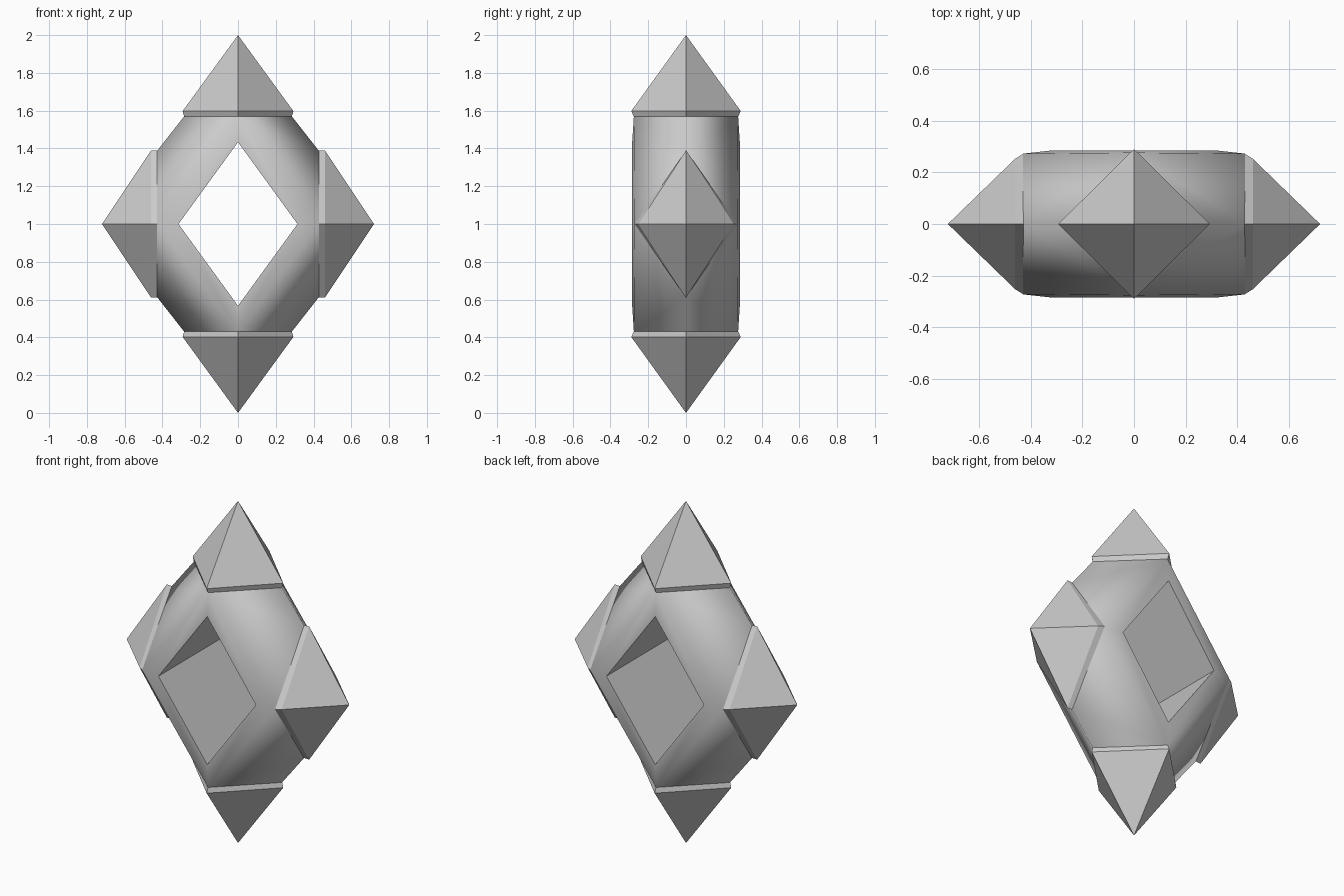
import bpy, bmesh
from math import pi
from mathutils import Matrix, Vector

if "Cube" in bpy.data.objects:
    bpy.data.objects.remove(bpy.data.objects["Cube"])


def make_object(name, bm):
    mesh = bpy.data.meshes.new(name)
    bm.to_mesh(mesh)
    bm.free()
    obj = bpy.data.objects.new(name, mesh)
    bpy.context.collection.objects.link(obj)
    obj.location.z = 1.0
    return obj


# Diamond frame: one eighth (right, front, upper), mirrored on three axes
bm = bmesh.new()
pts = dict(
    neck_front=(0, -0.276, 0.57), neck_side=(0.285, 0, 0.57),
    side_top=(0.43, 0, 0.385), side_front=(0.43, -0.272, 0),
    hole_top=(0, -0.285, 0.433), hole_side=(0.315, -0.285, 0),
    mid_top=(0, 0, 0.433), mid_side=(0.315, 0, 0))
v = {k: bm.verts.new(p) for k, p in pts.items()}
for names, smooth in (
        (("neck_front", "side_front", "side_top", "neck_side"), True),   # outer face
        (("neck_front", "hole_top", "hole_side", "side_front"), True),   # rim of the hole
        (("hole_top", "mid_top", "mid_side", "hole_side"), False)):      # hole wall
    bm.faces.new([v[n] for n in names]).smooth = smooth
frame = make_object("diamond_frame", bm)
mod = frame.modifiers.new("Mirror", 'MIRROR')
mod.use_axis = (True, True, True)
mod.merge_threshold = 0.001


def spike(name, rings, tip, angle):
    """Four-sided point with a thin collar; rings are (height, half_x, half_y)."""
    bm = bmesh.new()
    loops = [[bm.verts.new(p) for p in ((a, 0, h), (0, b, h), (-a, 0, h), (0, -b, h))]
             for h, a, b in rings]
    bm.faces.new(loops[0][::-1])
    for lo, hi in zip(loops, loops[1:]):
        for i in range(4):
            j = (i + 1) % 4
            bm.faces.new((lo[i], lo[j], hi[j], hi[i]))
    top = bm.verts.new((0, 0, tip))
    for i in range(4):
        bm.faces.new((loops[-1][i], loops[-1][(i + 1) % 4], top))
    bm.transform(Matrix.Rotation(angle, 4, 'Y'))
    return make_object(name, bm)


# Upper and lower points
tall = [(0.568, 0.285, 0.276), (0.598, 0.293, 0.29)]
spike("top_spike", tall, 1.0, 0)
spike("bottom_spike", tall, 1.0, pi)

# Left and right points, wider along z
wide = [(0.428, 0.388, 0.272), (0.46, 0.39, 0.252)]
spike("right_spike", wide, 0.72, pi / 2)
spike("left_spike", wide, 0.72, -pi / 2)
